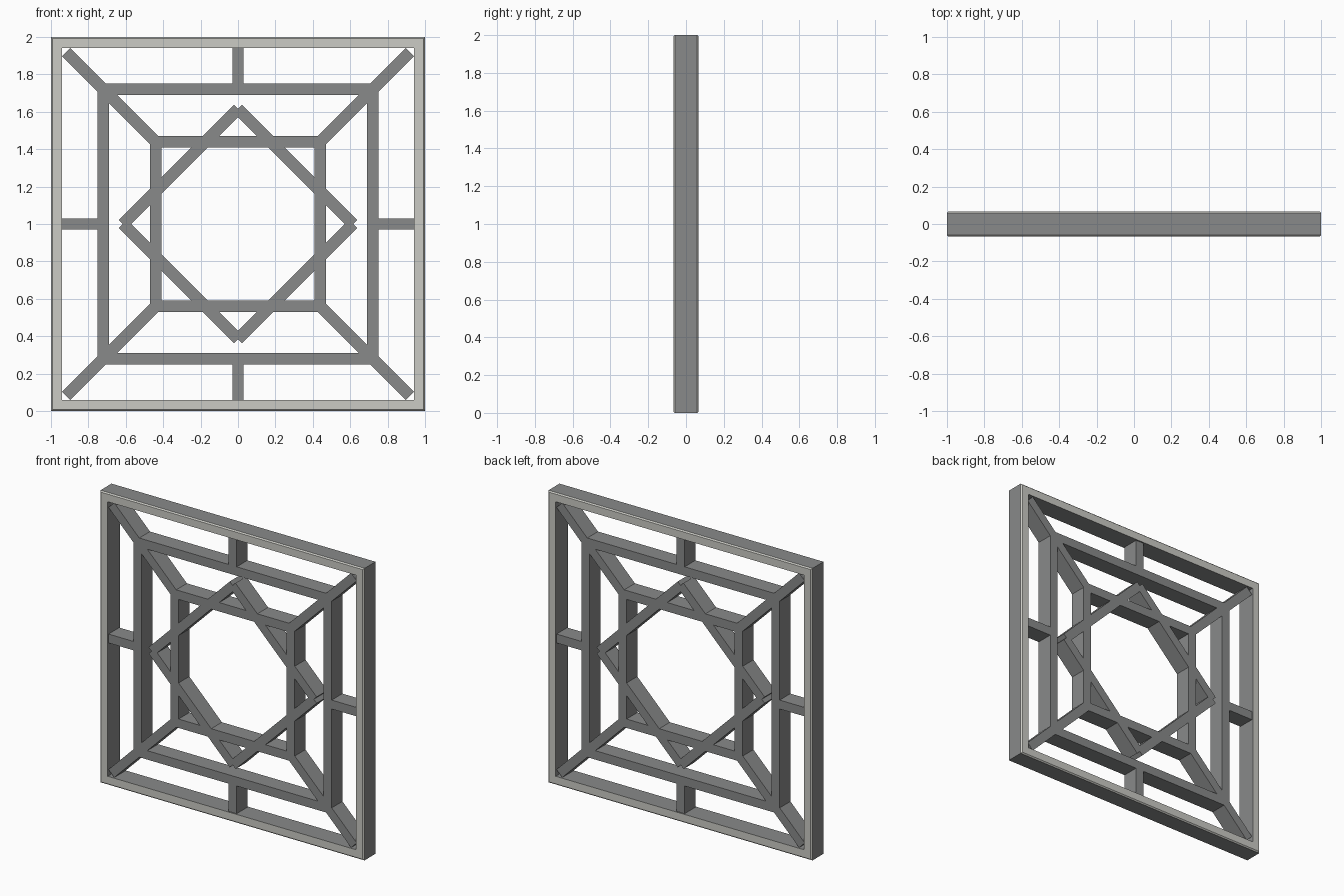
import bpy, bmesh, math
from mathutils import Matrix, Vector

if "Cube" in bpy.data.objects:
    bpy.data.objects.remove(bpy.data.objects["Cube"])

DEPTH = 0.067      # half depth of the frame
LATTICE = 0.058    # half depth of the slightly recessed lattice
CZ = 1.0           # centre height

dark = bpy.data.materials.new("dark_grey")
dark.diffuse_color = (0.25, 0.255, 0.255, 1)
dark.use_nodes = True
dark.node_tree.nodes["Principled BSDF"].inputs["Base Color"].default_value = dark.diffuse_color
light = bpy.data.materials.new("light_grey")
light.diffuse_color = (0.6, 0.6, 0.56, 1)
light.use_nodes = True
light.node_tree.nodes["Principled BSDF"].inputs["Base Color"].default_value = light.diffuse_color


def finish(bm, name, mats):
    bmesh.ops.recalc_face_normals(bm, faces=bm.faces)
    me = bpy.data.meshes.new(name)
    bm.to_mesh(me)
    bm.free()
    for m in mats:
        me.materials.append(m)
    ob = bpy.data.objects.new(name, me)
    bpy.context.collection.objects.link(ob)
    return ob


def bar(bm, a, b, width=0.061):
    """Box strip between two (x, z) points relative to the centre."""
    a, b = Vector((a[0], 0, a[1])), Vector((b[0], 0, b[1]))
    d = b - a
    mid = (a + b) / 2 + Vector((0, 0, CZ))
    mat = (Matrix.Translation(mid)
           @ Matrix.Rotation(-math.atan2(d.z, d.x), 4, 'Y')
           @ Matrix.Diagonal((d.length, 2 * LATTICE, width, 1)))
    bmesh.ops.create_cube(bm, size=1, matrix=mat)


def spun_bars(name, a, b):
    """Four copies of one strip, turned a quarter each."""
    bm = bmesh.new()
    turn = lambda p: (-p[1], p[0])
    for _ in range(4):
        bar(bm, a, b)
        a, b = turn(a), turn(b)
    return finish(bm, name, [dark])


# Outer frame: square ring profile swept through a chamfered cross-section
c = 0.008
section = [(0.94, -DEPTH), (1 - c, -DEPTH), (1, -DEPTH + c),
           (1, DEPTH - c), (1 - c, DEPTH), (0.94, DEPTH)]
bm = bmesh.new()
rings = [[bm.verts.new((sx * r, y, CZ + sz * r)) for r, y in section]
         for sx, sz in ((-1, -1), (1, -1), (1, 1), (-1, 1))]
for i in range(4):
    p, q = rings[i], rings[(i + 1) % 4]
    for j in range(6):
        k = (j + 1) % 6
        f = bm.faces.new((p[j], p[k], q[k], q[j]))
        f.material_index = 1 if j in (2, 5) else 0   # dark outer and inner sides
finish(bm, "outer_frame", [light, dark])

# Lattice: two squares, a diamond, corner diagonals and short ties
spun_bars("middle_square", (-0.72, 0.72), (0.72, 0.72))
spun_bars("inner_square", (-0.44, 0.44), (0.44, 0.44))
spun_bars("diamond", (0.615, 0), (0, 0.615))
spun_bars("corner_diagonals", (0.44, 0.44), (0.919, 0.919))
spun_bars("edge_ties", (0.73, 0), (0.942, 0))
